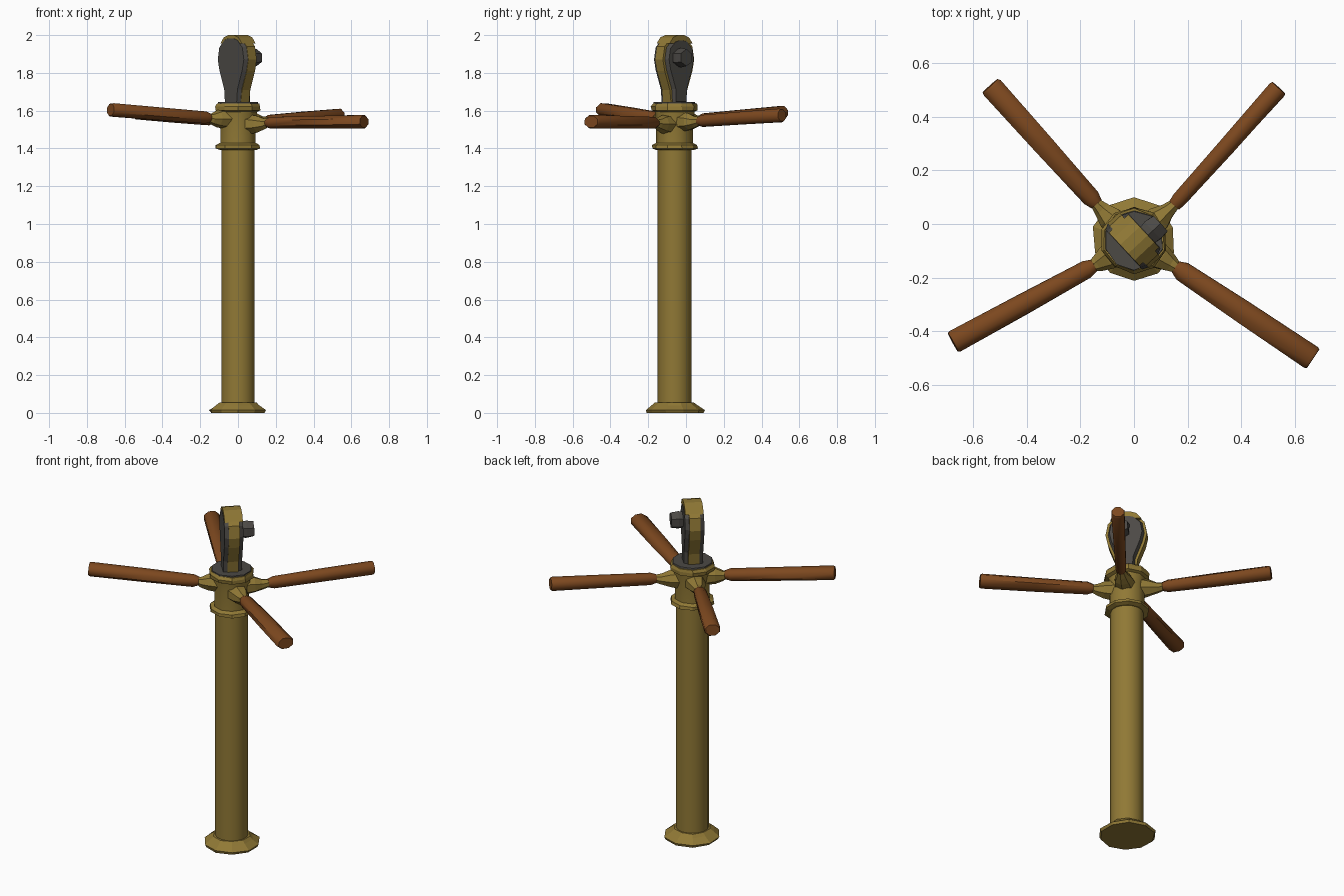
import bpy, bmesh, math, random
from mathutils import Vector

random.seed(4)
if "Cube" in bpy.data.objects:
    bpy.data.objects.remove(bpy.data.objects["Cube"], do_unlink=True)

AXIS = Vector((0, -0.06, 0))                # centre line of the post
U = Vector((0.68, -0.73, 0)).normalized()   # along the width of the head
N = Vector((0.73, 0.68, 0)).normalized()    # across the thickness of the head
Z = Vector((0, 0, 1))


def material(name, colour):
    m = bpy.data.materials.new(name)
    m.use_nodes = True
    m.diffuse_color = (*colour, 1)
    bsdf = m.node_tree.nodes["Principled BSDF"]
    bsdf.inputs["Base Color"].default_value = (*colour, 1)
    bsdf.inputs["Roughness"].default_value = 0.8
    return m


brass = material("aged brass", (0.28, 0.19, 0.036))
wood = material("brown wood", (0.205, 0.065, 0.0135))
iron = material("dark iron", (0.072, 0.067, 0.06))


def finish(name, bm, mats, angle=None):
    bmesh.ops.recalc_face_normals(bm, faces=bm.faces[:])
    me = bpy.data.meshes.new(name)
    bm.to_mesh(me)
    bm.free()
    for m in mats:
        me.materials.append(m)
    ob = bpy.data.objects.new(name, me)
    bpy.context.collection.objects.link(ob)
    if angle:
        bpy.ops.object.select_all(action="DESELECT")
        ob.select_set(True)
        bpy.context.view_layer.objects.active = ob
        bpy.ops.object.shade_smooth_by_angle(angle=math.radians(angle))


def tube(name, stations, mat, sides=8, jitter=0, angle=None):
    """Loft rings of (centre, width radius, height radius), capped at both ends."""
    bm = bmesh.new()
    axis = (stations[-1][0] - stations[0][0]).normalized()
    side = axis.cross(Z) if abs(axis.z) < 0.9 else Vector((1, 0, 0))
    side.normalize()
    up = side.cross(axis)
    rings = []
    for centre, w, h in stations:
        ring = []
        for i in range(sides):
            a = math.tau * (i + 0.5) / sides
            wobble = 1 + random.uniform(-jitter, jitter)
            p = centre + (side * w * math.cos(a) + up * h * math.sin(a)) * wobble
            ring.append(bm.verts.new(p))
        rings.append(ring)
    for a, b in zip(rings, rings[1:]):
        for i in range(sides):
            j = (i + 1) % sides
            bm.faces.new((a[i], a[j], b[j], b[i]))
    bm.faces.new(rings[0])
    bm.faces.new(rings[-1])
    finish(name, bm, [mat], angle)


def lathe(name, profile, mat, sides, jitter=0, angle=None):
    tube(name, [(AXIS + Z * z, r, r) for r, z in profile], mat, sides, jitter, angle)


def slab(half, thickness):
    """Mirror a half outline of (u, z) across the head and give it thickness."""
    outline = half + [(-u, z) for u, z in reversed(half)]
    bm = bmesh.new()
    start = AXIS - N * thickness / 2
    back = bm.faces.new([bm.verts.new(start + U * u + Z * z) for u, z in outline])
    ext = bmesh.ops.extrude_face_region(bm, geom=[back], use_keep_orig=True)
    moved = [g for g in ext["geom"] if isinstance(g, bmesh.types.BMVert)]
    bmesh.ops.translate(bm, verts=moved, vec=N * thickness)
    bmesh.ops.recalc_face_normals(bm, faces=bm.faces[:])
    return bm


# Post, foot and hub
lathe("foot", [(0.15, 0), (0.156, 0.015), (0.12, 0.04), (0.1, 0.056)], brass, 10, 0.04)
lathe("post", [(0.09, 0.03), (0.09, 1.42)], brass, 14, angle=40)
lathe("lower_collar", [(0.1, 1.392), (0.121, 1.4), (0.121, 1.418), (0.098, 1.43)], brass, 10, 0.03)
lathe("hub", [(0.098, 1.41), (0.098, 1.54), (0.108, 1.61)], brass, 10, angle=40)
lathe("upper_collar", [(0.1, 1.592), (0.122, 1.602), (0.124, 1.622), (0.116, 1.638)], brass, 10, 0.03)
lathe("top_plate", [(0.112, 1.63), (0.11, 1.645)], iron, 10, 0.03)

# Four bars in tapered sockets: name, inner end, outer end, outer half width
bars = [
    ("front_left", (0.155, -0.16, 1.535), (0.668, -0.502, 1.542), 0.05),
    ("front_right", (-0.15, -0.155, 1.562), (-0.675, -0.442, 1.605), 0.046),
    ("back_left", (0.15, 0.07, 1.545), (0.54, 0.508, 1.575), 0.038),
    ("back_right", (-0.14, 0.075, 1.552), (-0.536, 0.516, 1.59), 0.045),
]
for name, inner, outer, w in bars:
    a, b = Vector(inner), Vector(outer)
    d = (b - a).normalized()
    tube(name + "_bar", [
        (a, 0.026, 0.024),
        (a + d * 0.03, w * 0.8, 0.034),
        (a.lerp(b, 0.5), w * 0.92, 0.037),
        (b - d * 0.01, w, 0.038),
        (b, w * 0.9, 0.033)], wood, 8, 0.03, 50)
    root = Vector((0, AXIS.y, a.z - 0.005))
    out = Vector((a.x, a.y - AXIS.y, 0)).normalized()
    tube(name + "_socket", [
        (root + out * 0.07, 0.06, 0.056),
        (root + out * 0.125, 0.048, 0.045),
        (root + out * 0.165, 0.032, 0.03),
        (a + d * 0.01, 0.02, 0.02)], brass, 7, 0.06)

# Teardrop head: slim brass rim, with a raised iron face on each side
bm = slab([(0.053, 1.63), (0.063, 1.71), (0.1, 1.81), (0.113, 1.87),
           (0.1, 1.94), (0.055, 1.984), (0.02, 1.994)], 0.06)
for f in [f for f in bm.faces if abs(f.normal.dot(N)) > 0.9]:
    rim = 0.014 if f.normal.dot(N) > 0 else 0.002
    bmesh.ops.inset_individual(bm, faces=[f], thickness=rim, depth=0)
    f.material_index = 1
    bmesh.ops.inset_individual(bm, faces=[f], thickness=0.01, depth=0.022)
finish("head", bm, [brass, iron])

# Wider brass cap over the crown
cap = slab([(0.084, 1.955), (0.057, 1.988), (0.022, 2.0)], 0.1)
finish("crown_cap", cap, [brass])

# Blocky knob on one face of the head
knob = AXIS + Z * 1.88 + U * 0.022
tube("knob", [
    (knob + N * 0.035, 0.044, 0.044),
    (knob + N * 0.075, 0.05, 0.05),
    (knob + N * 0.115, 0.045, 0.045)], iron, 6, 0.05)
